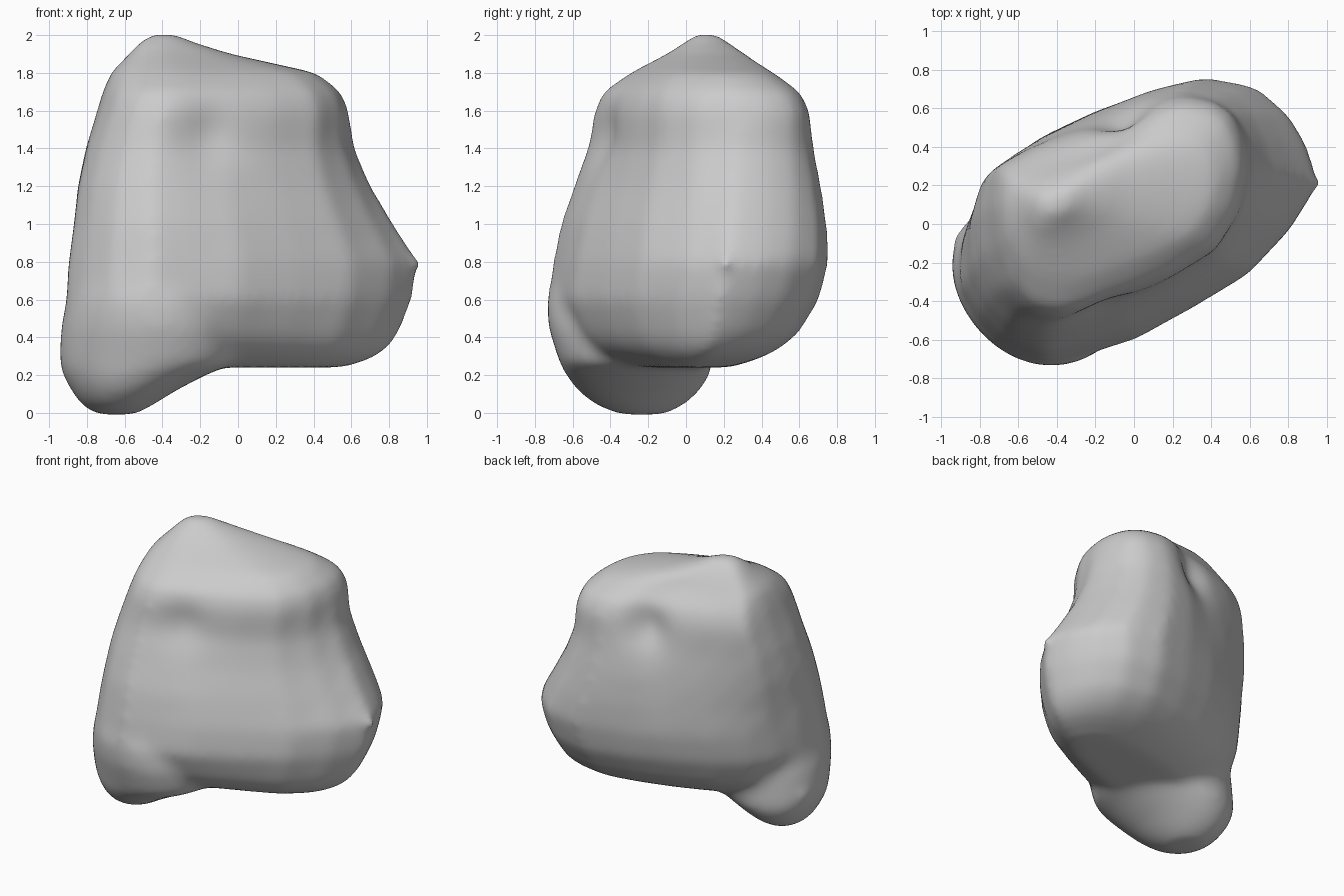
import bpy
from math import sin, cos, tau, sqrt, exp
from mathutils import Vector

cube = bpy.data.objects.get("Cube")
if cube:
    bpy.data.objects.remove(cube, do_unlink=True)

# Plan outlines of the body, at the belly and at the shoulders
belly = [
    (0.96, 0.20), (0.90, 0.40), (0.81, 0.56), (0.64, 0.71), (0.38, 0.76),
    (0.10, 0.69), (-0.20, 0.58), (-0.50, 0.43), (-0.69, 0.28), (-0.81, 0.12),
    (-0.89, -0.10), (-0.90, -0.33), (-0.81, -0.51), (-0.68, -0.66), (-0.45, -0.75),
    (-0.24, -0.69), (0.02, -0.61), (0.32, -0.44), (0.61, -0.26), (0.82, -0.03),
]
shoulders = [
    (0.59, 0.30), (0.57, 0.45), (0.51, 0.58), (0.42, 0.64), (0.27, 0.67),
    (0.12, 0.64), (-0.03, 0.56), (-0.24, 0.51), (-0.47, 0.43), (-0.71, 0.31),
    (-0.75, 0.10), (-0.73, -0.12), (-0.66, -0.32), (-0.55, -0.44), (-0.39, -0.49),
    (-0.25, -0.46), (-0.04, -0.37), (0.20, -0.26), (0.43, -0.12), (0.55, 0.08),
]

# Body slices: height, x range, y range
body = [
    (0.24, -0.50, 0.58, -0.30, 0.24),
    (0.29, -0.62, 0.73, -0.44, 0.40),
    (0.34, -0.72, 0.80, -0.55, 0.50),
    (0.42, -0.82, 0.86, -0.64, 0.60),
    (0.60, -0.91, 0.93, -0.74, 0.71),
    (0.80, -0.90, 0.96, -0.71, 0.76),
    (1.00, -0.87, 0.83, -0.67, 0.75),
    (1.20, -0.85, 0.71, -0.60, 0.72),
    (1.40, -0.81, 0.62, -0.53, 0.68),
    (1.60, -0.75, 0.59, -0.50, 0.66),
    (1.70, -0.72, 0.55, -0.45, 0.61),
    (1.80, -0.68, 0.42, -0.30, 0.47),
    (1.90, -0.58, -0.03, -0.11, 0.33),
    (1.96, -0.53, -0.22, -0.02, 0.24),
    (2.01, -0.46, -0.33, 0.04, 0.17),
]

# Foot slices, running up inside the body: height, x range, y range
foot = [
    (-0.01, -0.75, -0.54, -0.35, -0.11),
    (0.04, -0.83, -0.45, -0.48, -0.01),
    (0.11, -0.88, -0.34, -0.57, 0.07),
    (0.20, -0.93, -0.17, -0.64, 0.13),
    (0.26, -0.95, -0.02, -0.67, 0.14),
    (0.45, -0.94, -0.02, -0.73, 0.14),
    (0.60, -0.91, -0.08, -0.74, 0.12),
    (0.95, -0.82, -0.20, -0.60, 0.05),
]
FOOT_LEAN = -0.15

# Sculpting dabs: centre, push, radius
dabs = [
    ((-0.20, -0.40, 1.48), (0.01, 0.05, 0), 0.18),    # front hollow
    ((-0.05, 0.54, 1.55), (0, -0.06, 0), 0.15),       # back hollow
    ((0.96, 0.20, 0.80), (0.02, 0, 0), 0.05),         # side nub
    ((-0.95, -0.05, 0.30), (-0.02, 0, 0), 0.05),      # foot nub
]


def fit(points, z, x0, x1, y0, y1):
    """Scale a plan outline to the given ranges at height z."""
    xs, ys = zip(*points)
    sx = (x1 - x0) / (max(xs) - min(xs))
    sy = (y1 - y0) / (max(ys) - min(ys))
    return [(x0 + (x - min(xs)) * sx, y0 + (y - min(ys)) * sy, z) for x, y in points]


def body_outline(z):
    t = min(max((z - 0.8) / 0.8, 0), 1)
    return [Vector(a).lerp(Vector(b), t) for a, b in zip(belly, shoulders)]


def foot_outline(sides=32):
    k = sqrt(1 - FOOT_LEAN ** 2)
    angles = [tau * i / sides for i in range(sides)]
    return [(cos(a), FOOT_LEAN * cos(a) + k * sin(a)) for a in angles]


def add_loft(rings, verts, faces):
    base, n = len(verts), len(rings[0])
    for ring in rings:
        verts += ring
    faces.append(list(range(base, base + n))[::-1])
    faces.append(list(range(len(verts) - n, len(verts))))
    for r in range(len(rings) - 1):
        a = base + r * n
        for i in range(n):
            j = (i + 1) % n
            faces.append((a + i, a + j, a + n + j, a + n + i))


# Rock: body and foot fused into one skin
verts, faces = [], []
add_loft([fit(body_outline(s[0]), *s) for s in body], verts, faces)
add_loft([fit(foot_outline(), *s) for s in foot], verts, faces)
mesh = bpy.data.meshes.new("rock")
mesh.from_pydata(verts, [], faces)
rock = bpy.data.objects.new("rock", mesh)
bpy.context.collection.objects.link(rock)
bpy.context.view_layer.objects.active = rock
rock.select_set(True)

fuse = rock.modifiers.new("fuse", "REMESH")
fuse.mode = "VOXEL"
fuse.voxel_size = 0.025
soften = rock.modifiers.new("soften", "SMOOTH")
soften.factor = 0.5
soften.iterations = 35
for name in ("fuse", "soften"):
    bpy.ops.object.modifier_apply(modifier=name)

# Hollows and nubs
for vert in rock.data.vertices:
    start = vert.co.copy()
    for centre, push, radius in dabs:
        d = (start - Vector(centre)).length / radius
        vert.co += Vector(push) * exp(-d * d)

for poly in rock.data.polygons:
    poly.use_smooth = True

# Stone grey
grey = (0.6, 0.6, 0.6, 1)
stone = bpy.data.materials.new("stone grey")
stone.use_nodes = True
stone.diffuse_color = grey
stone.node_tree.nodes["Principled BSDF"].inputs["Base Color"].default_value = grey
rock.data.materials.clear()
rock.data.materials.append(stone)
